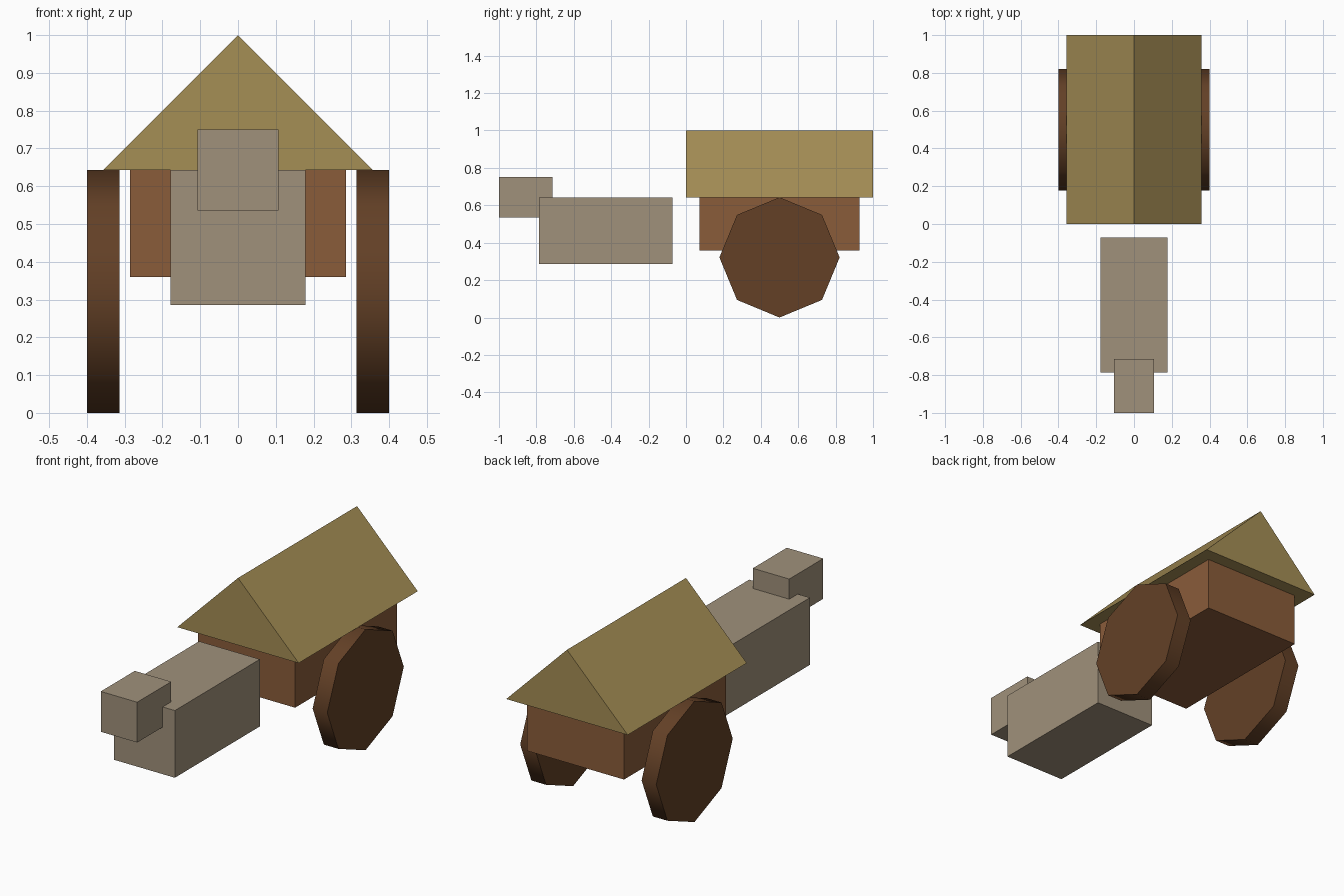
import bpy, bmesh, math
from mathutils import Matrix, Vector

if "Cube" in bpy.data.objects:
    bpy.data.objects.remove(bpy.data.objects["Cube"])


def srgb(r, g, b):
    f = lambda c: c / 12.92 if c <= 0.04045 else ((c + 0.055) / 1.055) ** 2.4
    return tuple(f(c / 255) for c in (r, g, b)) + (1.0,)


def material(name, rgb):
    m = bpy.data.materials.new(name)
    m.diffuse_color = srgb(*rgb)
    m.use_nodes = True
    m.node_tree.nodes["Principled BSDF"].inputs["Base Color"].default_value = m.diffuse_color
    return m


hide = material("grey hide", (160, 145, 123))
timber = material("brown timber", (138, 92, 58))
dark_wood = material("dark wheel wood", (99, 64, 38))
straw = material("straw canopy", (165, 142, 85))


def finish(name, bm, mat):
    bmesh.ops.recalc_face_normals(bm, faces=bm.faces)
    mesh = bpy.data.meshes.new(name)
    bm.to_mesh(mesh)
    bm.free()
    mesh.materials.append(mat)
    obj = bpy.data.objects.new(name, mesh)
    bpy.context.collection.objects.link(obj)
    return obj


def box(name, half_width, y0, y1, z0, z1, mat):
    bm = bmesh.new()
    size = Matrix.Diagonal((2 * half_width, y1 - y0, z1 - z0, 1))
    place = Matrix.Translation((0, (y0 + y1) / 2, (z0 + z1) / 2))
    bmesh.ops.create_cube(bm, size=1, matrix=place @ size)
    return finish(name, bm, mat)


# Draught animal
box("animal_body", 0.1786, -0.7857, -0.0714, 0.2857, 0.6429, hide)
box("animal_head", 0.1071, -1.0, -0.7143, 0.5357, 0.75, hide)

# Cart bed
box("cart_bed", 0.2857, 0.0714, 0.9286, 0.3593, 0.6429, timber)

# Gabled canopy, a triangle extruded along the cart
bm = bmesh.new()
gable = bm.faces.new([bm.verts.new(p) for p in
                      ((-0.3571, 0, 0.6429), (0.3571, 0, 0.6429), (0, 0, 1))])
ext = bmesh.ops.extrude_face_region(bm, geom=[gable], use_keep_orig=True)
bmesh.ops.translate(bm, vec=Vector((0, 1, 0)),
                    verts=[v for v in ext["geom"] if isinstance(v, bmesh.types.BMVert)])
finish("canopy", bm, straw)

# Eight-sided wheels with a corner on top and a softly shaded rim
for side, label in ((-1, "left"), (1, "right")):
    bm = bmesh.new()
    place = Matrix.Translation((side * 0.357, 0.5, 0.3214)) @ Matrix.Rotation(math.pi / 2, 4, 'Y')
    bmesh.ops.create_cone(bm, cap_ends=True, segments=8, radius1=0.3214,
                          radius2=0.3214, depth=0.086, matrix=place)
    for f in bm.faces:
        f.smooth = len(f.verts) == 4
    for e in bm.edges:
        e.smooth = all(f.smooth for f in e.link_faces)
    finish("wheel_" + label, bm, dark_wood)
